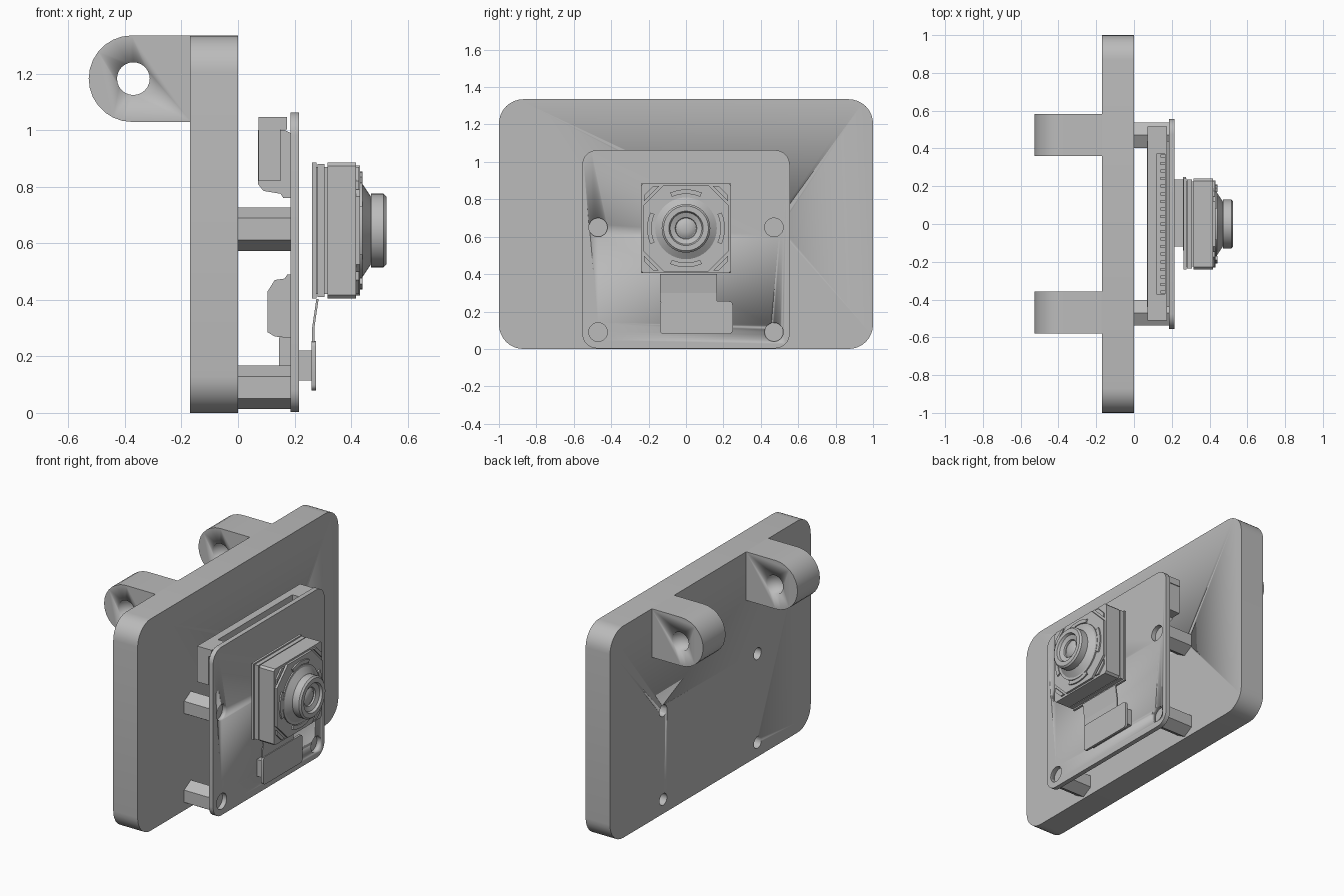
import bpy, bmesh, math
from mathutils import Vector

if "Cube" in bpy.data.objects:
    bpy.data.objects.remove(bpy.data.objects["Cube"], do_unlink=True)

grey = bpy.data.materials.new("neutral_grey")
grey.use_nodes = True
grey.diffuse_color = (0.5, 0.5, 0.5, 1)
grey.node_tree.nodes["Principled BSDF"].inputs["Base Color"].default_value = (0.5, 0.5, 0.5, 1)


def finish(name, bm, smooth=True):
    bmesh.ops.recalc_face_normals(bm, faces=bm.faces)
    mesh = bpy.data.meshes.new(name)
    bm.to_mesh(mesh)
    bm.free()
    mesh.materials.append(grey)
    ob = bpy.data.objects.new(name, mesh)
    bpy.context.collection.objects.link(ob)
    if smooth:
        activate(ob)
        bpy.ops.object.shade_smooth_by_angle(angle=math.radians(30))
    return ob


def activate(ob):
    bpy.ops.object.select_all(action='DESELECT')
    ob.select_set(True)
    bpy.context.view_layer.objects.active = ob


def extrude(name, pts, a, b, axis='x', smooth=True):
    """Extrude a (y, z) profile along x, or an (x, z) profile along y."""
    bm = bmesh.new()
    place = (lambda p: (a, p[0], p[1])) if axis == 'x' else (lambda p: (p[0], a, p[1]))
    face = bm.faces.new([bm.verts.new(place(p)) for p in pts])
    new = bmesh.ops.extrude_face_region(bm, geom=[face])
    shift = Vector((b - a, 0, 0)) if axis == 'x' else Vector((0, b - a, 0))
    bmesh.ops.translate(bm, vec=shift, verts=[v for v in new["geom"] if isinstance(v, bmesh.types.BMVert)])
    return finish(name, bm, smooth)


def box(name, x, y, z):
    return extrude(name, [(y[0], z[0]), (y[1], z[0]), (y[1], z[1]), (y[0], z[1])], *x, smooth=False)


def arc(cx, cy, r, start, end, n):
    angles = [math.radians(start + (end - start) * i / n) for i in range(n + 1)]
    return [(cx + r * math.cos(t), cy + r * math.sin(t)) for t in angles]


def circle(cx, cy, r, n=24):
    return arc(cx, cy, r, 0, 360, n)[:-1]


def rounded(y, z, r, n=8):
    corners = [(y[1] - r, z[1] - r), (y[0] + r, z[1] - r), (y[0] + r, z[0] + r), (y[1] - r, z[0] + r)]
    return [p for i, c in enumerate(corners) for p in arc(*c, r, 90 * i, 90 * i + 90, n)]


def octagon(h, c, z):
    half = [(h, c - h), (h, h - c), (h - c, h), (c - h, h)]
    return [(a, z + b) for a, b in half + [(-a, -b) for a, b in half]]


def cut(ob, *cutters):
    activate(ob)
    for cutter in cutters:
        mod = ob.modifiers.new("cut", 'BOOLEAN')
        mod.operation, mod.solver, mod.object = 'DIFFERENCE', 'EXACT', cutter
        bpy.ops.object.modifier_apply(modifier=mod.name)
        bpy.data.objects.remove(cutter, do_unlink=True)


def lathe(name, profile, z, n=40):
    """Turn an (x, radius) profile round the lens axis."""
    bm = bmesh.new()
    verts = [bm.verts.new((x, 0, z + r)) for x, r in profile]
    edges = [bm.edges.new(pair) for pair in zip(verts, verts[1:])]
    bmesh.ops.spin(bm, geom=verts + edges, cent=(0, 0, z), axis=(1, 0, 0),
                   angle=math.tau, steps=n, use_merge=True)
    bmesh.ops.remove_doubles(bm, verts=bm.verts, dist=0.0001)
    return finish(name, bm)


# Mounting plate and circuit board share four screw positions
screws = [(s * 0.47, z) for s in (-1, 1) for z in (0.09, 0.65)]
plate = extrude("mounting_plate", rounded((-1, 1), (0, 1.335), 0.13), -0.17, 0)
cut(plate, *[extrude("cutter", circle(y, z, 0.037), -0.3, 0.1) for y, z in screws])
board = extrude("circuit_board", rounded((-0.555, 0.555), (0.003, 1.063), 0.08), 0.185, 0.215)
cut(board, *[extrude("cutter", circle(y, z, 0.05), 0.1, 0.3) for y, z in screws])

# Hexagonal standoffs
for y, z in screws:
    extrude("standoff", arc(y, z, 0.077, 30, 330, 5), -0.002, 0.186, smooth=False)

# Hinge lugs on the back of the plate
for side, y in (("right", -0.58), ("left", 0.36)):
    outline = arc(-0.375, 1.182, 0.153, 90, 270, 14) + [(-0.165, 1.029), (-0.165, 1.335)]
    lug = extrude(side + "_hinge_lug", outline, y, y + 0.223, 'y')
    cut(lug, extrude("cutter", circle(-0.37, 1.182, 0.058), y - 0.1, y + 0.4, 'y'))

# Wide ribbon socket behind the top of the board
socket = extrude("socket_housing", [(0.07, 0.81), (0.09, 0.785), (0.15, 0.775), (0.16, 0.76), (0.186, 0.76),
                 (0.186, 0.99), (0.165, 1.0), (0.07, 1.0)], -0.44, 0.44, 'y', False)
cut(socket, box("cutter", (0.12, 0.17), (-0.37, 0.37), (0.93, 1.2)))
latch = box("socket_latch", (0.072, 0.174), (-0.51, 0.515), (1.003, 1.046))
cut(latch, box("cutter", (0.12, 0.165), (-0.37, 0.37), (0.9, 1.2)))
for s in (-1, 1):
    box("latch_arm", (0.072, 0.15), sorted((s * 0.44, s * 0.51)), (0.82, 1.003))
for i in range(19):
    y = -0.36 + i * 0.04
    box("socket_pin", (0.14, 0.184), (y - 0.008, y + 0.008), (0.9, 0.99))

# Smaller components behind the lower board
extrude("rear_connector", [(0.186, 0.265), (0.13, 0.27), (0.105, 0.285), (0.105, 0.43), (0.13, 0.47),
        (0.165, 0.475), (0.175, 0.49), (0.186, 0.49)], -0.2, 0.2, 'y', False)
box("rear_chip", (0.145, 0.186), (-0.15, 0.15), (0.16, 0.266))

# Flex cable: plug, stiffened pad and sloping ribbon up to the camera
box("flex_plug", (0.214, 0.262), (-0.12, 0.235), (0.115, 0.22))
pad = rounded((-0.14, 0.25), (0.08, 0.255), 0.02, 4)
extrude("flex_pad", pad, 0.26, 0.275)
extrude("flex_ribbon", [(0.262, 0.25), (0.27, 0.25), (0.27, 0.3), (0.285, 0.402), (0.277, 0.402),
        (0.262, 0.3)], -0.14, 0.165, 'y', False)

# Camera body: stacked square layers, chamfered front and octagonal face
cz, h = 0.645, 0.24
box("camera_back_plate", (0.262, 0.277), (-h, h), (cz - h, cz + h))
box("camera_core", (0.27, 0.33), (-0.225, 0.225), (cz - 0.225, cz + 0.225))
box("camera_middle_plate", (0.281, 0.306), (-0.235, 0.235), (cz - 0.235, cz + 0.235))
body = extrude("camera_body", octagon(h, 0.012, cz), 0.316, 0.418, smooth=False)
extrude("camera_face", octagon(0.23, 0.11, cz), 0.417, 0.432, smooth=False)

# Diagonal corner bars and curved clips around the lens
for k in range(4):
    turn = math.radians(90 * k)
    spin = lambda p: (p[0] * math.cos(turn) - p[1] * math.sin(turn),
                      cz + p[0] * math.sin(turn) + p[1] * math.cos(turn))
    bar = [(0.225, 0.145), (0.225, 0.175), (0.175, 0.225), (0.145, 0.225)]
    extrude("corner_bar", [spin(p) for p in bar], 0.417, 0.428, smooth=False)
    clip = arc(0, 0, 0.208, -24, 24, 8) + arc(0, 0, 0.184, 24, -24, 8)
    extrude("lens_clip", [spin(p) for p in clip], 0.43, 0.441)

# Lens: flange, cone, barrel and recessed glass
lathe("lens_barrel", [(0.428, 0), (0.428, 0.18), (0.44, 0.18), (0.44, 0.165), (0.47, 0.12),
      (0.47, 0.13), (0.515, 0.13), (0.525, 0.12), (0.525, 0.092), (0.51, 0.085), (0.5, 0.058), (0.49, 0.055), (0.49, 0)], cz)
lathe("lens_glass", [(0.488, 0.054), (0.497, 0.042), (0.502, 0.022), (0.504, 0)], cz)
